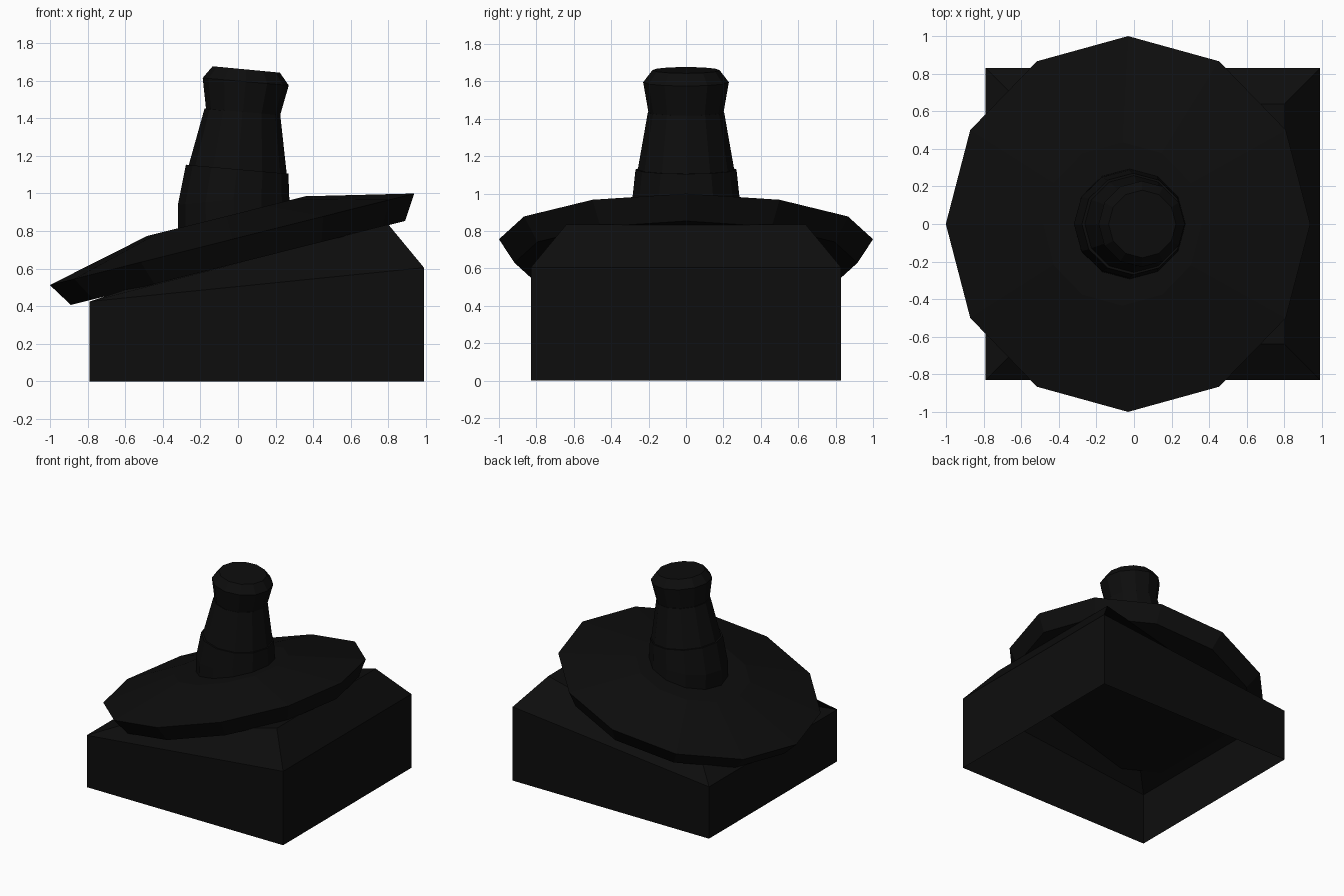
import bpy
import bmesh
import math

if "Cube" in bpy.data.objects:
    bpy.data.objects.remove(bpy.data.objects["Cube"])

black = bpy.data.materials.new("soft_black")
black.diffuse_color = (0.004, 0.004, 0.004, 1)
black.use_nodes = True
black.node_tree.nodes["Principled BSDF"].inputs["Base Color"].default_value = black.diffuse_color

TILT = math.radians(14.1)   # slope of the brim, rising to +x
SIDES = 12


def finish(name, bm):
    bmesh.ops.recalc_face_normals(bm, faces=bm.faces)
    mesh = bpy.data.meshes.new(name)
    bm.to_mesh(mesh)
    bm.free()
    mesh.materials.append(black)
    obj = bpy.data.objects.new(name, mesh)
    bpy.context.collection.objects.link(obj)
    return obj


def loft(name, rings, cap_start=True, cap_end=True):
    """Join a stack of equal-sized point rings with quads."""
    bm = bmesh.new()
    loops = [[bm.verts.new(p) for p in ring] for ring in rings]
    n = len(loops[0])
    for a, b in zip(loops, loops[1:]):
        for i in range(n):
            j = (i + 1) % n
            bm.faces.new((a[i], a[j], b[j], b[i]))
    if cap_start:
        bm.faces.new(loops[0])
    if cap_end:
        bm.faces.new(loops[-1])
    return finish(name, bm)


def ring(left, right, ry):
    """Tilted ellipse given its left and right ends (x, z) and y radius."""
    pts = []
    for i in range(SIDES):
        a = 2 * math.pi * i / SIDES
        t = (1 + math.cos(a)) / 2
        pts.append((left[0] + (right[0] - left[0]) * t, ry * math.sin(a),
                    left[1] + (right[1] - left[1]) * t))
    return pts


def rect(x0, x1, y, z0, z1):
    return [(x0, -y, z0), (x1, -y, z1), (x1, y, z1), (x0, y, z0)]


# Block base: four walls and a sloping roof, open underneath
loft("base", [rect(-0.79, 0.99, 0.83, 0, 0),
              rect(-0.79, 0.99, 0.83, 0.425, 0.605),
              rect(-0.60, 0.80, 0.64, 0.488, 0.835)], cap_start=False)


def brim_ring(radius, h):
    cx, cz = -h * math.sin(TILT), 0.63 + h * math.cos(TILT)
    dx, dz = radius * math.cos(TILT), radius * math.sin(TILT)
    return ring((cx - dx, cz - dz), (cx + dx, cz + dz), radius)


# Wide tilted brim with bevelled underside and sloping top
loft("brim", [brim_ring(0.917, 0), brim_ring(1.0, 0.13),
              brim_ring(0.435, 0.257)])

# Lower crown section rising from the brim
loft("lower_crown", [ring((-0.32, 0.78), (0.275, 0.93), 0.295),
                     ring((-0.32, 0.94), (0.272, 1.0), 0.287),
                     ring((-0.277, 1.153), (0.268, 1.105), 0.27)])

# Tapered middle section
loft("middle_crown", [ring((-0.268, 1.13), (0.262, 1.08), 0.262),
                      ring((-0.178, 1.452), (0.225, 1.417), 0.204)])

# Flared top section with bevelled rim
loft("top_crown", [ring((-0.168, 1.43), (0.218, 1.395), 0.197),
                   ring((-0.188, 1.615), (0.27, 1.575), 0.229),
                   ring((-0.135, 1.677), (0.223, 1.643), 0.18)])
